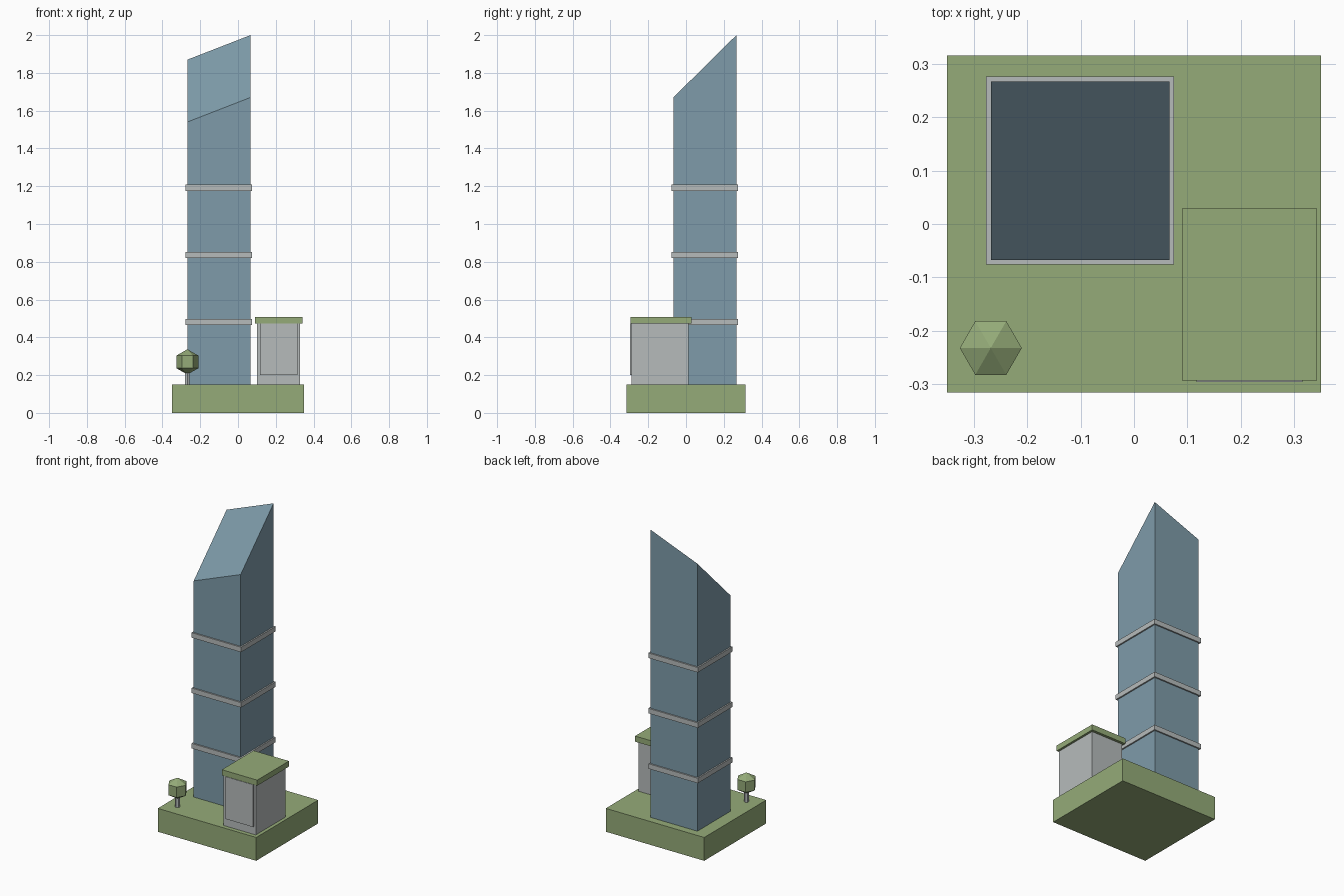
import bpy
import math

cube = bpy.data.objects.get("Cube")
if cube:
    bpy.data.objects.remove(cube, do_unlink=True)


def material(name, rgb):
    mat = bpy.data.materials.new(name)
    mat.use_nodes = True
    color = (*rgb, 1.0)
    mat.diffuse_color = color
    mat.node_tree.nodes["Principled BSDF"].inputs["Base Color"].default_value = color
    return mat


GREEN = material("leaf green", (0.30, 0.41, 0.19))
BLUE = material("glass blue", (0.21, 0.33, 0.40))
GREY = material("concrete grey", (0.47, 0.50, 0.50))


def finish(name, mat):
    obj = bpy.context.object
    obj.name = name
    obj.data.materials.append(mat)
    return obj


def box(name, mat, x, y, z):
    """Box from (low, high) pairs on each axis."""
    spans = (x, y, z)
    bpy.ops.mesh.primitive_cube_add(size=1, location=[(a + b) / 2 for a, b in spans])
    obj = finish(name, mat)
    obj.scale = [b - a for a, b in spans]
    bpy.ops.object.transform_apply(location=False, rotation=False, scale=True)
    return obj


# Ground block
GROUND = 0.15
box("ground", GREEN, (-0.35, 0.35), (-0.315, 0.315), (0, GROUND))

# Tower with a roof that slopes on both axes
LEFT, RIGHT, FRONT, BACK = -0.268, 0.066, -0.067, 0.267
tower = box("tower", BLUE, (LEFT, RIGHT), (FRONT, BACK), (GROUND, 1.0))
for v in tower.data.vertices:
    if v.co.z > 0:
        peak = 2.0
        peak -= 0.13 if v.co.x < 0 else 0
        peak -= 0.33 if v.co.y < 0 else 0
        v.co.z = peak - tower.location.z

# Ledges around the tower
LIP = 0.009
for i in range(3):
    z = 0.464 + i * 0.356
    box(f"tower_ledge_{i + 1}", GREY, (LEFT - LIP, RIGHT + LIP),
        (FRONT - LIP, BACK + LIP), (z, z + 0.032))

# Small building with a green roof and a raised front panel
box("annex_walls", GREY, (0.10, 0.328), (-0.288, 0.012), (GROUND, 0.475))
box("annex_front_panel", GREY, (0.117, 0.315), (-0.296, -0.288), (0.20, 0.472))
box("annex_roof", GREEN, (0.09, 0.342), (-0.293, 0.029), (0.472, 0.508))

# Tree
TREE_X, TREE_Y = -0.268, -0.232
bpy.ops.mesh.primitive_cylinder_add(vertices=6, radius=0.014, depth=0.08,
                                    location=(TREE_X, TREE_Y, GROUND + 0.04))
finish("tree_trunk", GREY)
bpy.ops.mesh.primitive_uv_sphere_add(segments=6, ring_count=3, radius=0.067,
                                     location=(TREE_X, TREE_Y, 0.27),
                                     rotation=(0, 0, math.radians(30)))
finish("tree_crown", GREEN)
